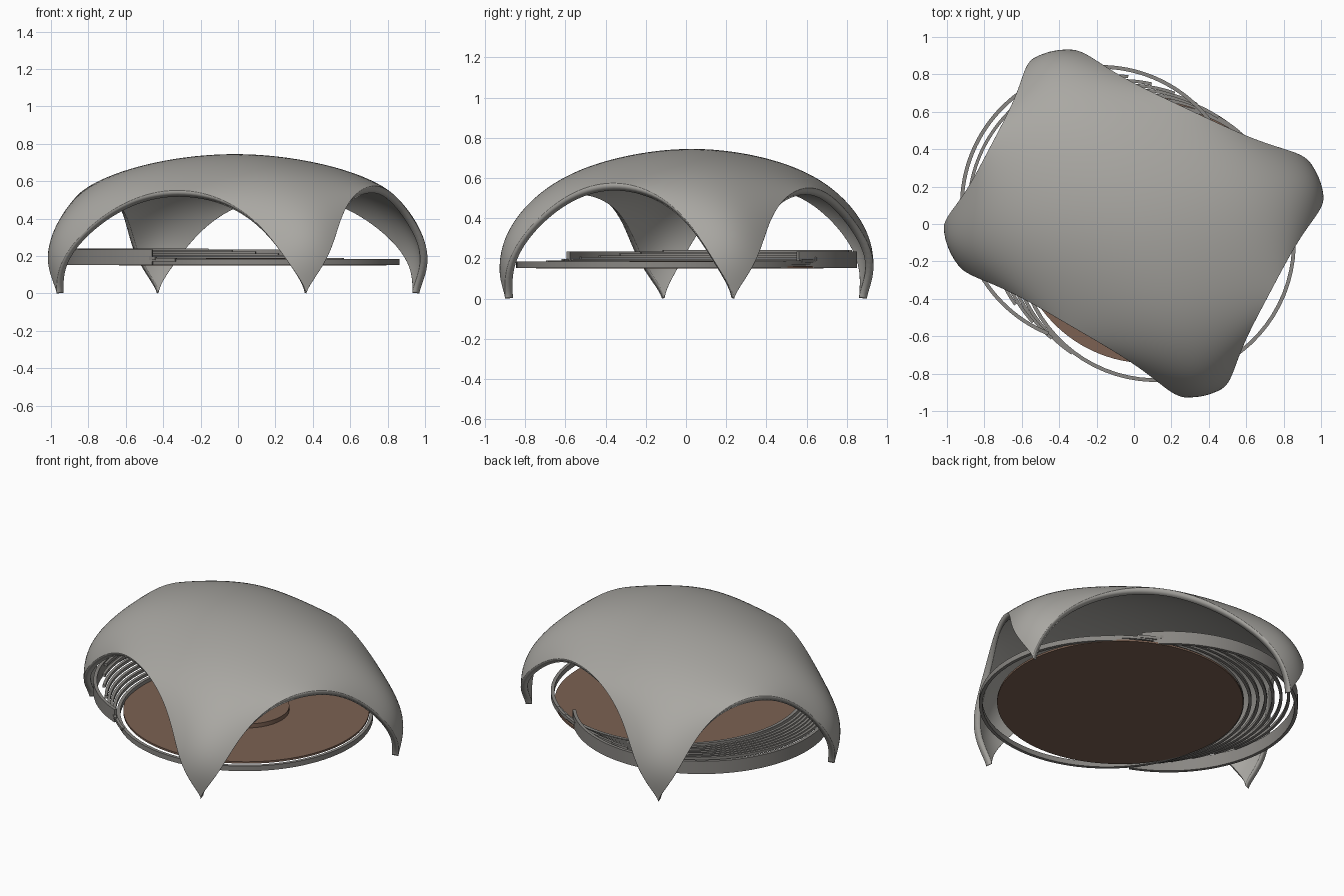
import bpy, bmesh
from math import sin, cos, pi, radians
from mathutils import Vector

cube = bpy.data.objects.get("Cube")
if cube:
    bpy.data.objects.remove(cube)


def material(name, rgb):
    m = bpy.data.materials.new(name)
    m.use_nodes = True
    m.diffuse_color = (*rgb, 1)
    m.node_tree.nodes["Principled BSDF"].inputs["Base Color"].default_value = (*rgb, 1)
    return m


CONCRETE = material("pale concrete", (0.40, 0.39, 0.365))
GREY = material("row grey", (0.25, 0.24, 0.225))
BROWN = material("floor brown", (0.20, 0.12, 0.085))


def finish(bm, name, mat, angle=35):
    bmesh.ops.recalc_face_normals(bm, faces=bm.faces)
    mesh = bpy.data.meshes.new(name)
    bm.to_mesh(mesh)
    bm.free()
    mesh.materials.append(mat)
    ob = bpy.data.objects.new(name, mesh)
    bpy.context.collection.objects.link(ob)
    bpy.ops.object.select_all(action='DESELECT')
    ob.select_set(True)
    bpy.context.view_layer.objects.active = ob
    bpy.ops.object.shade_smooth_by_angle(angle=radians(angle))
    return ob


# Vaulted shell resting on four points, with an open arch on each side
LONG, SHORT = Vector((0.685, -0.36)), Vector((0.285, 0.54))
CENTRE, SKEW = Vector((-0.017, 0.03)), Vector((0.017, 0.03))


def bulge(t, base, extra):
    return 1 + (base + extra * t**4) * (1 - t**8)


def shell_point(u, v):
    p = (CENTRE + LONG * u * bulge(v, 0.09, 0.15)
         + SHORT * v * bulge(u, 0.08, 0.2) + SKEW * u * v)
    a, b = u * u, v * v
    f = 1 - 0.31 * a - 0.35 * b - 0.34 * a * b + 0.8 * a * b * (1 - a) * (1 - b)
    return (p.x, p.y, 0.745 * max(f, 0)**0.7)


N = 64
bm = bmesh.new()
steps = [sin(pi / 2 * (2 * i / N - 1)) for i in range(N + 1)]
grid = [[bm.verts.new(shell_point(u, v)) for v in steps] for u in steps]
for i in range(N):
    for j in range(N):
        bm.faces.new((grid[i][j], grid[i + 1][j], grid[i + 1][j + 1], grid[i][j + 1]))
shell = finish(bm, "vaulted_shell", CONCRETE, 50)
if shell.data.polygons[N * N // 2 + N // 2].normal.z < 0:
    shell.data.flip_normals()
solid = shell.modifiers.new("thickness", 'SOLIDIFY')
solid.thickness = 0.04
solid.offset = -1


# Round floor and raised stage
def disc(name, centre, radius, z0, z1, mat):
    bm = bmesh.new()
    bmesh.ops.create_cone(bm, cap_ends=True, segments=96, radius1=radius,
                          radius2=radius, depth=z1 - z0)
    bmesh.ops.translate(bm, verts=bm.verts, vec=(*centre, (z0 + z1) / 2))
    return finish(bm, name, mat)


HALL = Vector((0.08, -0.03))
disc("floor", HALL, 0.715, 0.15, 0.162, BROWN)
disc("stage", HALL, 0.25, 0.16, 0.188, BROWN)


# Curved bands of rectangular section, centred on the rear corner direction
def band(name, centre, radius, width, z0, z1, half_angle):
    bm = bmesh.new()
    n = 72
    closed = half_angle >= 180
    rings = []
    for i in range(n if closed else n + 1):
        a = radians(143 + half_angle * (2 * i / n - 1))
        rings.append([bm.verts.new((centre.x + r * cos(a), centre.y + r * sin(a), z))
                      for r, z in ((radius, z0), (radius, z1),
                                   (radius - width, z1), (radius - width, z0))])
    for i in range(n):
        p, q = rings[i], rings[(i + 1) % len(rings)]
        for k in range(4):
            m = (k + 1) % 4
            bm.faces.new((p[k], q[k], q[m], p[m]))
    if not closed:
        bm.faces.new(rings[0])
        bm.faces.new(rings[-1])
    return finish(bm, name, GREY)


FRONT, REAR = Vector((0.12, -0.10)), Vector((-0.18, 0.10))
band("lower_ring", FRONT, 0.745, 0.02, 0.153, 0.185, 180)
band("rear_band", REAR, 0.75, 0.02, 0.153, 0.235, 105)

# Stepped seating rows, shorter as they climb to the rear
ROWS = 7
for i in range(ROWS):
    t = (i + 1) / (ROWS + 1)
    top = 0.18 + 0.07 * t
    band(f"seating_row_{i + 1}", FRONT.lerp(REAR, t), 0.75, 0.017,
         top - 0.018, top, 100 - 55 * t)
